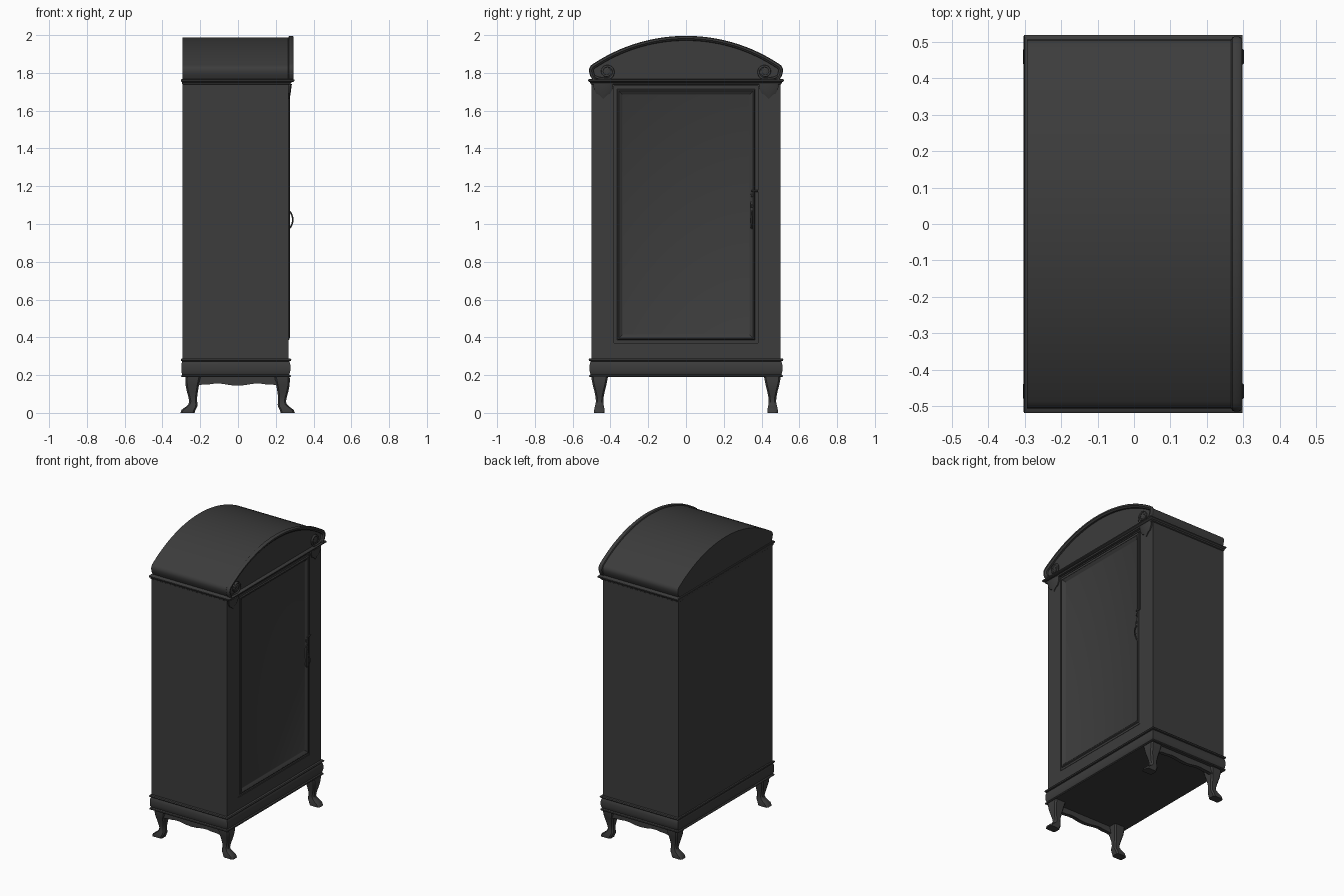
import bpy, bmesh, math

if "Cube" in bpy.data.objects:
    bpy.data.objects.remove(bpy.data.objects["Cube"])

dark = bpy.data.materials.new("dark_wood")
dark.diffuse_color = (0.045, 0.045, 0.045, 1)
dark.use_nodes = True
dark.node_tree.nodes["Principled BSDF"].inputs["Base Color"].default_value = dark.diffuse_color


def loft(name, rings, angle=35):
    """Skin a list of equal-length point rings and cap both ends."""
    bm = bmesh.new()
    loops = [[bm.verts.new(p) for p in r] for r in rings]
    n = len(rings[0])
    for a, b in zip(loops, loops[1:]):
        for i in range(n):
            j = (i + 1) % n
            bm.faces.new((a[i], a[j], b[j], b[i]))
    bm.faces.new(loops[0])
    bm.faces.new(loops[-1])
    bmesh.ops.recalc_face_normals(bm, faces=bm.faces)
    me = bpy.data.meshes.new(name)
    bm.to_mesh(me)
    bm.free()
    me.shade_smooth()
    me.set_sharp_from_angle(angle=math.radians(angle))
    ob = bpy.data.objects.new(name, me)
    bpy.context.collection.objects.link(ob)
    me.materials.append(dark)
    return ob


def tube(name, pts, r):
    """Round rod along a smooth path."""
    cu = bpy.data.curves.new(name, 'CURVE')
    cu.dimensions = '3D'
    cu.bevel_depth = r
    cu.bevel_resolution = 2
    cu.use_fill_caps = True
    sp = cu.splines.new('POLY')
    sp.points.add(len(pts) - 1)
    for p, co in zip(sp.points, pts):
        p.co = (*co, 1)
    ob = bpy.data.objects.new(name, cu)
    bpy.context.collection.objects.link(ob)
    cu.materials.append(dark)
    return ob


def flat(x0, x1, y0, y1, z):
    return [(x0, y0, z), (x1, y0, z), (x1, y1, z), (x0, y1, z)]


def upright(x, hy, z0, z1, cy=0):
    return [(x, cy - hy, z0), (x, cy + hy, z0), (x, cy + hy, z1), (x, cy - hy, z1)]


XB, XF = -0.293, 0.267

# Carcass with a door-shaped recess
loft("carcass", [upright(XB, .5, .2, 1.75), upright(XF, .5, .2, 1.75),
                 upright(XF, .381, .37, 1.73), upright(XF - .008, .381, .37, 1.73)])

# Door: stile, raised moulding, sunken panel
door = [(.378, .259), (.378, .266), (.365, .267), (.361, .273), (.355, .274),
        (.348, .270), (.339, .262), (.335, .260)]
loft("door", [upright(x, h, .37 + .381 - h, 1.73 - .381 + h) for h, x in door])
loft("door_closing_strip", [upright(x, .004, 1.18, 1.72, .373) for x in (.262, .273)])

# Base moulding: lower lip, cushion, upper lip
base = [(.0, .19), (.011, .19), (.013, .195), (.011, .2), (.004, .204), (.008, .212),
        (.011, .228), (.011, .25), (.008, .265), (.003, .273), (.012, .275),
        (.016, .281), (.012, .287), (.0, .289)]
loft("base_moulding", [flat(XB - o * .6, XF + o, -.5 - o, .5 + o, z) for o, z in base])

# Cornice (projects furthest at the front)
cornice = [(.0, .0, 1.738), (.006, .012, 1.742), (.008, .016, 1.75), (.013, .024, 1.752),
           (.018, .031, 1.757), (.018, .031, 1.764), (.012, .024, 1.768)]
loft("cornice", [flat(XB - o * .5, XF + f, -.5 - o, .5 + o, z) for o, f, z in cornice])

# Arched outline shared by the roof and the front pediment
half = [(.495, 1.765), (.508, 1.785), (.514, 1.808), (.512, 1.825), (.503, 1.84)]
R = .891
for i in range(14):
    y = .49 * (1 - i / 14)
    half.append((y, 1.996 - R + math.sqrt(R * R - y * y)))
outline = half + [(0, 1.996)] + [(-y, z) for y, z in reversed(half)]


def arch(x, off):
    ring = []
    for i, (y, z) in enumerate(outline):
        y0, z0 = outline[max(i - 1, 0)]
        y1, z1 = outline[min(i + 1, len(outline) - 1)]
        d = math.hypot(y1 - y0, z1 - z0)
        end = i in (0, len(outline) - 1)
        ring.append((x, y - off * (z1 - z0) / d, z if end else z + off * (y1 - y0) / d))
    # the tangent runs from +y to -y, so (-dz, dy) points inward
    return ring


loft("roof", [arch(XB, .008), arch(XF + .003, .008)])
loft("pediment", [arch(.266, .008), arch(.27, .002), arch(.276, 0), arch(.289, 0),
                  arch(.295, .004), arch(.295, .014), arch(.289, .02),
                  arch(.286, .024), arch(.275, .025)])

# Scrolls and corbels at both top corners
for s, side in ((1, "right"), (-1, "left")):
    spiral = []
    for i in range(49):
        t = i / 48
        a = -math.pi / 2 - t * math.pi * 4
        r = .034 * (1 - t) + .004
        spiral.append((.283, s * (.418 + r * math.cos(a)), 1.806 + r * math.sin(a)))
    tube("scroll_" + side, [(.283, s * .495, 1.785), (.283, s * .46, 1.772)] + spiral, .006)
    loft("scroll_disc_" + side, [[(x, s * .418 + r * math.cos(k * math.pi / 12),
                                   1.806 + r * math.sin(k * math.pi / 12)) for k in range(24)]
                                 for x, r in ((.27, .034), (.282, .034), (.288, .01))])
    corbel = [(-.052, 1.742), (-.05, 1.715), (-.036, 1.69), (-.02, 1.683), (0, 1.662),
              (.02, 1.683), (.036, 1.69), (.05, 1.715), (.052, 1.742)]
    loft("corbel_" + side, [[(x + (z - 1.66) * tilt, s * (.438 + y * k), 1.742 + (z - 1.742) * k)
                             for y, z in corbel]
                            for x, k, tilt in ((.262, 1, 0), (.271, 1, .08), (.277, .75, .1))])

# Door handle: back plate, drop loop, lock bar
plate = [(0, .965), (.011, .985), (.009, 1.02), (.012, 1.06), (.01, 1.1), (.006, 1.12), (0, 1.13)]
plate += [(-y, z) for y, z in plate[-2:0:-1]]
loft("handle_plate", [[(x, .35 + y, z) for y, z in plate] for x in (.262, .272)])
tube("handle_loop", [(.27 + .02 * math.sin(math.pi * i / 12) ** .7 if 0 < i < 12 else .27,
                      .35, .975 + .095 * i / 12) for i in range(13)], .004)
for z in (1.095, 1.15):
    loft("handle_stud", [upright(x, h, z - h, z + h, .35) for x, h in ((.262, .008), (.272, .008), (.276, .004))])
tube("lock_bar", [(.272, .348, 1.175), (.272, .382, 1.175)], .005)

# Cabriole legs: (z, inner x, outer x, inner y, outer y)
leg = [(.2, .195, .275, .412, .5), (.175, .2, .278, .416, .499), (.145, .206, .276, .422, .493),
       (.115, .211, .27, .43, .485), (.085, .215, .262, .436, .479), (.06, .215, .257, .438, .477),
       (.045, .213, .262, .437, .48), (.032, .215, .276, .434, .483), (.016, .224, .298, .431, .486),
       (0, .229, .304, .431, .486)]


def leg_ring(z, a, b, c, d, sx, sy):
    k = .009
    pts = [(a + k, c), (b - k, c), (b, c + k), (b, d - k), (b - k, d), (a + k, d), (a, d - k), (a, c + k)]
    return [(sx * x + (-.001 if sx < 0 else -.003), sy * y, z) for x, y in pts]


for sx, fb in ((1, "front"), (-1, "back")):
    for sy, lr in ((1, "right"), (-1, "left")):
        loft(f"{fb}_{lr}_leg", [leg_ring(*s, sx, sy) for s in leg])

# Wavy aprons between the legs on the two narrow sides
for sy, lr in ((1, "right"), (-1, "left")):
    edge = [(.225, .135), (.21, .145), (.185, .15), (.15, .151), (.115, .156), (.08, .154), (.04, .147), (0, .144)]
    wave = edge + [(-x, z) for x, z in edge[-2::-1]]
    prof = wave + [(-.225, .195), (.225, .195)]
    loft("apron_" + lr, [[(x - .003, sy * y, z) for x, z in prof] for y in (.465, .49)])
